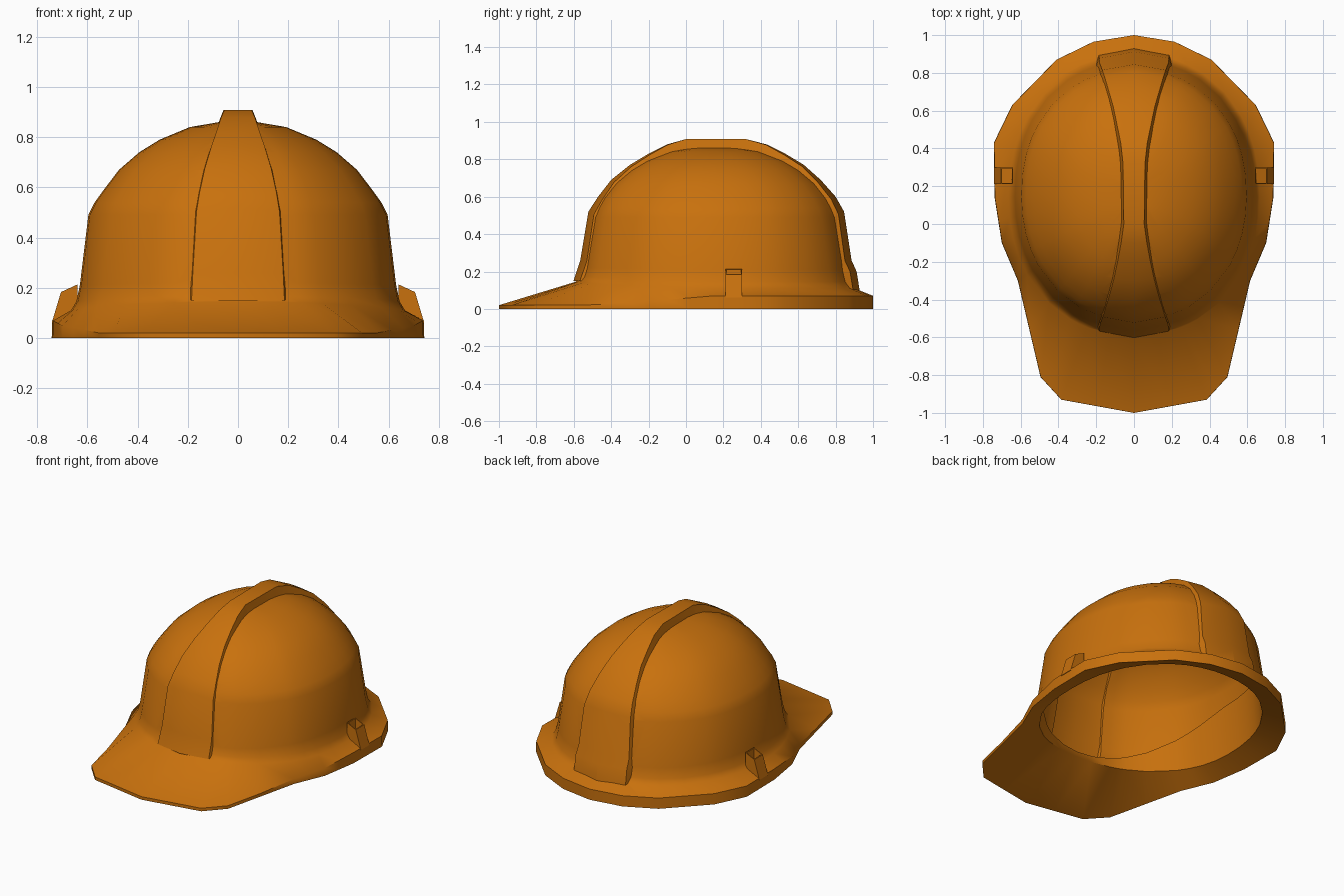
import bpy, bmesh, math

if "Cube" in bpy.data.objects:
    bpy.data.objects.remove(bpy.data.objects["Cube"])

orange = bpy.data.materials.new("safety_orange")
orange.diffuse_color = (0.58, 0.165, 0.004, 1)
orange.use_nodes = True
orange.node_tree.nodes["Principled BSDF"].inputs["Base Color"].default_value = orange.diffuse_color


def finish(name, bm, angle=38):
    bmesh.ops.recalc_face_normals(bm, faces=bm.faces)
    me = bpy.data.meshes.new(name)
    bm.to_mesh(me)
    bm.free()
    me.materials.append(orange)
    ob = bpy.data.objects.new(name, me)
    bpy.context.collection.objects.link(ob)
    smooth(ob, angle)
    return ob


def smooth(ob, angle):
    bpy.ops.object.select_all(action='DESELECT')
    ob.select_set(True)
    bpy.context.view_layer.objects.active = ob
    bpy.ops.object.shade_smooth_by_angle(angle=math.radians(angle))


def bridge(bm, loops):
    # join consecutive closed loops with quads, cap both ends
    n = len(loops[0])
    for a, b in zip(loops, loops[1:]):
        for i in range(n):
            j = (i + 1) % n
            bm.faces.new((a[i], a[j], b[j], b[i]))
    return bm.faces.new(loops[0]), bm.faces.new(loops[-1])


# brim outline, right half from back to front, mirrored and split once
half = [(0, 1), (.215, .965), (.41, .87), (.645, .63), (.742, .43), (.738, .14),
        (.7, -.1), (.615, -.3), (.495, -.81), (.385, -.93), (0, -1)]
full = half + [(-x, y) for x, y in half[-2:0:-1]]
outline = []
for p, q in zip(full, full[1:] + full[:1]):
    outline += [p, ((p[0] + q[0]) / 2, (p[1] + q[1]) / 2)]

CY = 0.155
angles = [math.atan2(y - CY, x) for x, y in outline]


def oval(bm, a, b, z, lift=0, power=2):
    # slightly squared oval ring around the dome centre, lifted at the front
    vs = []
    for t in angles:
        c, s = math.cos(t), math.sin(t)
        r = (abs(c / a) ** 2.15 + abs(s / b) ** 2.15) ** (-1 / 2.15)
        vs.append(bm.verts.new((r * c, CY + r * s, z + lift * max(0, -s) ** power)))
    return vs


# shell: inner lining, underside, rim, brim top and thin dome in one skin
dome = [(.596, .662, .49), (.571, .64, .54), (.535, .612, .59), (.474, .547, .67),
        (.393, .462, .74), (.312, .377, .79), (.192, .25, .84), (.075, .16, .86)]
bm = bmesh.new()
centre = bm.verts.new((0, CY, .3))
lining = oval(bm, .582, .68, .37, -.23, 1.5)
loops = [lining, oval(bm, .607, .7, .05, .07)]
loops.append([bm.verts.new((x, y, 0)) for x, y in outline])
loops.append([bm.verts.new((x * .998, y, .07 - .05 * min(1, max(0, (.15 - y) / .6))))
              for x, y in outline])
loops.append(oval(bm, .665, .745, .11, .035))
loops.append(oval(bm, .644, .724, .145, .03))
loops.append(oval(bm, .63, .71, .21, .01))
loops += [oval(bm, a, b, z) for a, b, z in dome]
cap, _ = bridge(bm, loops)
bm.faces.remove(cap)
# temporary lid over the head opening, removed after the union
for a, b in zip(lining, lining[1:] + lining[:1]):
    bm.faces.new((a, b, centre)).material_index = 1
shell = finish("helmet_shell", bm, 66)
shell.data.materials.append(orange)

# crown ridge: path of (y, z, half width, edge set-back)
path = [(-.602, .15, .185, .035), (-.565, .26, .18, .035), (-.522, .52, .165, .033),
        (-.47, .6, .152, .027), (-.4, .69, .132, .02), (-.3, .77, .107, .012),
        (-.2, .83, .086, .008), (-.1, .88, .068, .003), (0, .908, .054, 0),
        (.32, .908, .058, 0), (.43, .88, .07, .003), (.53, .83, .09, .008),
        (.63, .77, .11, .012), (.72, .69, .134, .02), (.8, .6, .155, .027),
        (.845, .52, .168, .033), (.885, .26, .182, .035), (.912, .2, .185, .035),
        (.93, .09, .187, .035)]
bm = bmesh.new()
loops = []
for y, z, w, back in path:
    dy, dz = y - CY, max(0, z - .2)
    if z > .9:
        dy = 0
    d = math.hypot(dy, dz)
    dy, dz = dy / d, dz / d
    deep = .065 + back * .5
    section = [(-w - .016, deep), (-w, back), (0, 0), (w, back), (w + .016, deep)]
    loops.append([bm.verts.new((x, y - dy * k, z - dz * k)) for x, k in section])
bridge(bm, loops)
ridge = finish("crown_ridge", bm, 30)

# fuse the ridge into the dome, then drop the lid: the ridge is hollow inside
mod = shell.modifiers.new("fuse_ridge", 'BOOLEAN')
mod.operation = 'UNION'
mod.solver = 'EXACT'
mod.object = ridge
bpy.context.view_layer.objects.active = shell
bpy.ops.object.modifier_apply(modifier=mod.name)
bpy.data.objects.remove(ridge)
bm = bmesh.new()
bm.from_mesh(shell.data)
bmesh.ops.delete(bm, geom=[f for f in bm.faces if f.material_index == 1], context='FACES')
bm.to_mesh(shell.data)
bm.free()
smooth(shell, 42)

# accessory slots: hollowed wedge on each side of the brim
for side, label in ((1, "right"), (-1, "left")):
    bm = bmesh.new()
    prof = [(.64, .213), (.705, .183), (.742, .06), (.64, .06)]
    a, b = [[bm.verts.new((side * x, y, z)) for x, z in prof] for y in (.212, .3)]
    bridge(bm, [a, b])
    bmesh.ops.recalc_face_normals(bm, faces=bm.faces)
    top = max(bm.faces, key=lambda f: f.calc_center_median().z)
    bmesh.ops.inset_region(bm, faces=[top], thickness=.008)
    bmesh.ops.translate(bm, verts=bmesh.ops.extrude_discrete_faces(bm, faces=[top])["faces"][0].verts,
                        vec=(0, 0, -.08))
    finish(label + "_accessory_slot", bm, 25)
